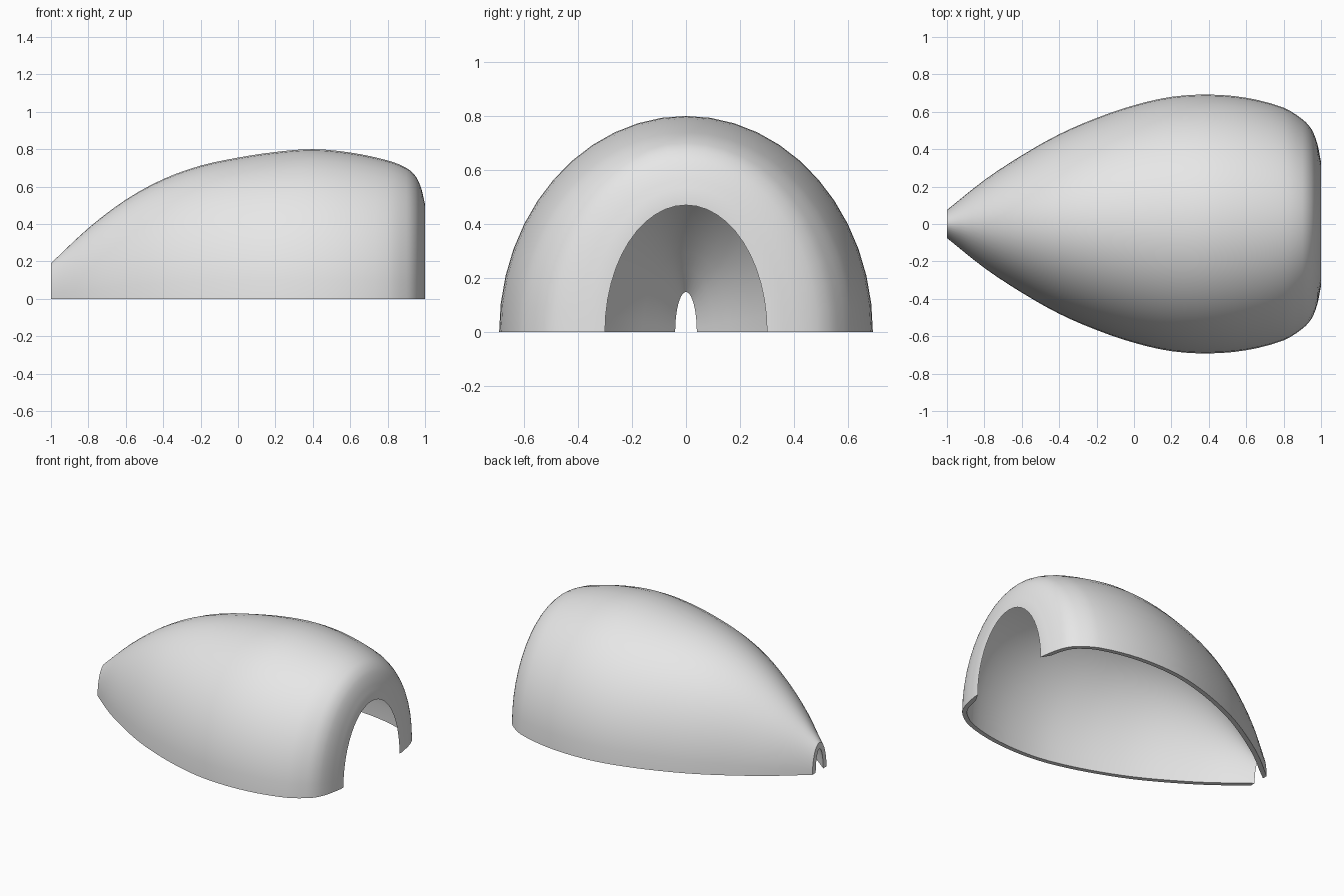
import bpy, bmesh, math
from mathutils import Vector

cube = bpy.data.objects.get("Cube")
if cube:
    bpy.data.objects.remove(cube, do_unlink=True)

WALL = 0.03
ARC = 24
STEPS = 3

# Outer stations along the length: x, half width, height
stations = [Vector(s) for s in (
    (-1, .075, .19), (-.8, .235, .378), (-.6, .367, .53), (-.4, .48, .64),
    (-.2, .567, .712), (0, .635, .755), (.2, .68, .785), (.4, .692, .8),
    (.6, .675, .782), (.8, .622, .74), (.9, .56, .7), (.95, .505, .655),
    (.98, .43, .59), (1, .33, .505))]


def smooth_path(pts):
    """Spline through the stations, with tangents scaled by spacing in x."""
    def slope(i):
        a, b = pts[max(i - 1, 0)], pts[min(i + 1, len(pts) - 1)]
        return (b - a) / (b.x - a.x)
    out = []
    for i in range(len(pts) - 1):
        p, q = pts[i], pts[i + 1]
        d = q.x - p.x
        m, n = slope(i) * d, slope(i + 1) * d
        for k in range(STEPS):
            t = k / STEPS
            out.append(p * (2*t**3 - 3*t*t + 1) + m * (t**3 - 2*t*t + t)
                       + q * (3*t*t - 2*t**3) + n * (t**3 - t*t))
    return out + [pts[-1]]


def inset_path(path):
    """Inner wall: the outer profile moved inwards along its normal."""
    out = []
    for i, p in enumerate(path):
        t = path[min(i + 1, len(path) - 1)] - path[max(i - 1, 0)]
        side = Vector((t.y, -t.x)).normalized() * WALL
        top = Vector((t.z, -t.x)).normalized() * WALL
        out.append(Vector((p.x + (side.x + top.x) / 2, p.y + side.y, p.z + top.y)))
    # Both end rims stay flat
    out[0] = path[0] - Vector((0, .035, .042))
    out[-1] = path[-1] - Vector((0, .03, .035))
    return out


outer = smooth_path(stations)
inner = inset_path(outer)
profile = outer + inner[::-1]

# Half-elliptical rings joined into a closed shell
bm = bmesh.new()
rings = []
for s in profile:
    ring = []
    for k in range(ARC + 1):
        a = math.pi * k / ARC
        ring.append(bm.verts.new((s.x, s.y * math.cos(a), s.z * math.sin(a))))
    rings.append(ring)
count = len(rings)
for i in range(count):
    a, b = rings[i], rings[(i + 1) % count]
    for k in range(ARC):
        bm.faces.new((a[k], b[k], b[k + 1], a[k + 1]))

# Bottom rims between the outer and inner walls
for i in range(len(outer) - 1):
    j = count - 1 - i
    for k in (0, ARC):
        bm.faces.new((rings[i][k], rings[i + 1][k], rings[j - 1][k], rings[j][k]))
bmesh.ops.recalc_face_normals(bm, faces=bm.faces)

mesh = bpy.data.meshes.new("shell")
bm.to_mesh(mesh)
bm.free()
shell = bpy.data.objects.new("shell", mesh)
bpy.context.collection.objects.link(shell)

grey = bpy.data.materials.new("light grey")
grey.use_nodes = True
colour = (.8, .8, .8, 1)
grey.diffuse_color = colour
grey.node_tree.nodes["Principled BSDF"].inputs["Base Color"].default_value = colour
mesh.materials.append(grey)

bpy.ops.object.select_all(action='DESELECT')
shell.select_set(True)
bpy.context.view_layer.objects.active = shell
bpy.ops.object.shade_smooth_by_angle(angle=math.radians(35))
